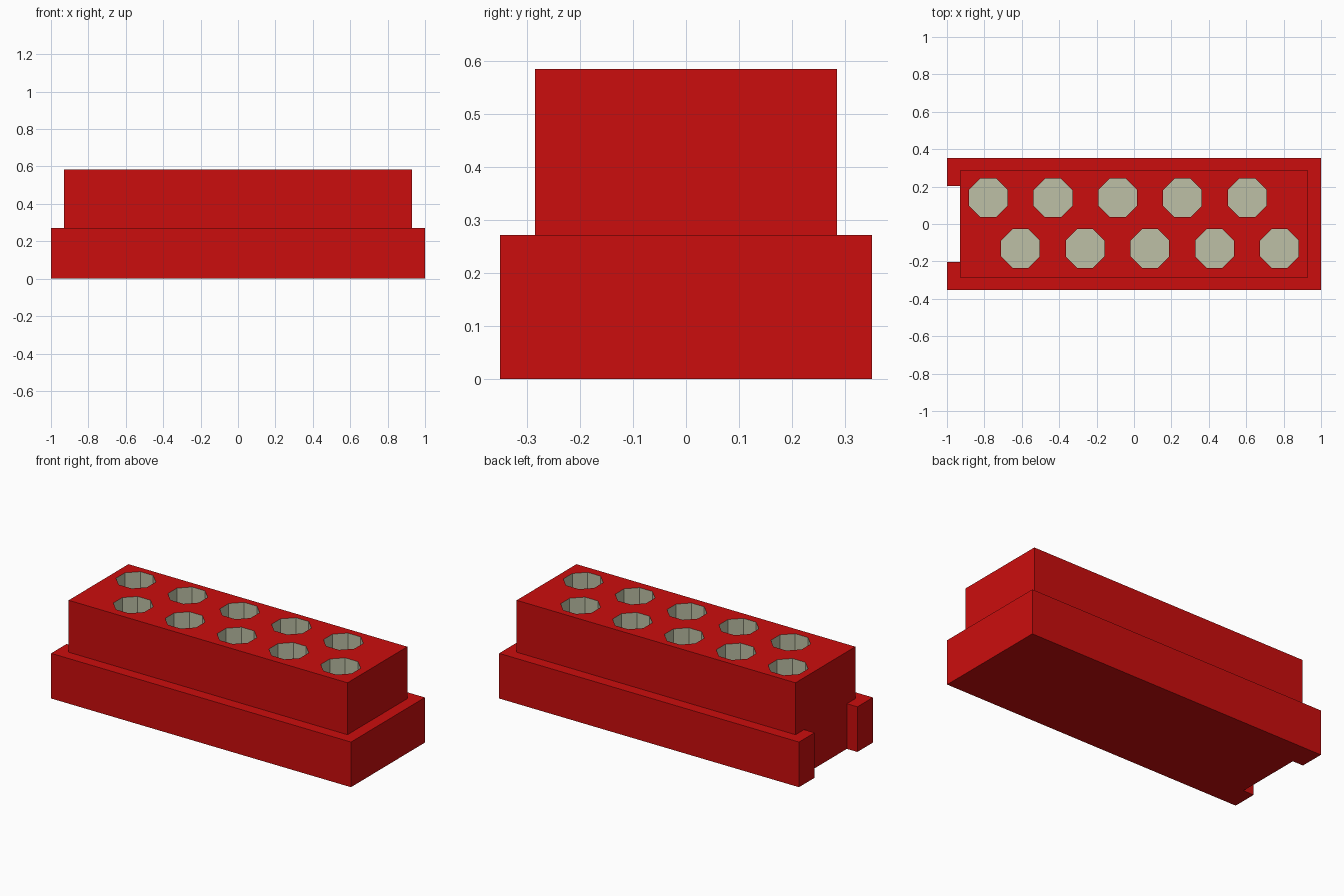
import bpy, bmesh, math
from mathutils import Matrix

cube = bpy.data.objects.get("Cube")
if cube:
    bpy.data.objects.remove(cube, do_unlink=True)


def material(name, rgb):
    m = bpy.data.materials.new(name)
    m.use_nodes = True
    m.diffuse_color = (*rgb, 1)
    m.node_tree.nodes["Principled BSDF"].inputs["Base Color"].default_value = (*rgb, 1)
    return m


MATS = [material("red", (0.60, 0.004, 0.004)), material("pale_grey", (0.51, 0.53, 0.38))]


def make_object(name, bm, mat_index):
    bmesh.ops.recalc_face_normals(bm, faces=bm.faces)
    for f in bm.faces:
        f.material_index = mat_index
    mesh = bpy.data.meshes.new(name)
    bm.to_mesh(mesh)
    bm.free()
    for m in MATS:
        mesh.materials.append(m)
    ob = bpy.data.objects.new(name, mesh)
    bpy.context.collection.objects.link(ob)
    return ob


def prism(bm, outline, z0, z1):
    face = bm.faces.new([bm.verts.new((x, y, z0)) for x, y in outline])
    out = bmesh.ops.extrude_face_region(bm, geom=[face])
    verts = [v for v in out["geom"] if isinstance(v, bmesh.types.BMVert)]
    bmesh.ops.translate(bm, verts=verts, vec=(0, 0, z1 - z0))


def combine(target, tool, operation):
    mod = target.modifiers.new(operation.lower(), 'BOOLEAN')
    mod.operation, mod.object, mod.solver = operation, tool, 'EXACT'
    bpy.context.view_layer.objects.active = target
    bpy.ops.object.modifier_apply(modifier=mod.name)
    bpy.data.objects.remove(tool, do_unlink=True)


W, D, NOTCH = 0.93, 0.285, 0.204      # upper block half sizes, notch half width
BASE_D, STEP, TOP, FLOOR = 0.352, 0.272, 0.585, 0.285

# Base plinth with a notch in its right end
bm = bmesh.new()
prism(bm, [(-1, -BASE_D), (1, -BASE_D), (1, BASE_D), (-1, BASE_D),
           (-1, NOTCH), (-W, NOTCH), (-W, -NOTCH), (-1, -NOTCH)], 0, STEP)
block = make_object("block_body", bm, 0)

# Upper block
bm = bmesh.new()
prism(bm, [(-W, -D), (W, -D), (W, D), (-W, D)], 0.1, TOP)
combine(block, make_object("upper_block", bm, 0), 'UNION')

# Two staggered rows of octagonal holes
bm = bmesh.new()
radius = 0.103 / math.cos(math.pi / 8)
for x0, y in ((-0.779, 0.14), (-0.607, -0.131)):
    for i in range(5):
        place = (Matrix.Translation((x0 + i * 0.346, y, FLOOR + 0.25))
                 @ Matrix.Rotation(math.pi / 8, 4, 'Z'))
        bmesh.ops.create_cone(bm, cap_ends=True, segments=8, radius1=radius,
                              radius2=radius, depth=0.5, matrix=place)
combine(block, make_object("hole_cutter", bm, 1), 'DIFFERENCE')

# Merge flat neighbouring faces of the same colour
bm = bmesh.new()
bm.from_mesh(block.data)
bmesh.ops.dissolve_limit(bm, angle_limit=math.radians(1), verts=bm.verts,
                         edges=bm.edges, delimit={'MATERIAL'})
bm.to_mesh(block.data)
bm.free()
